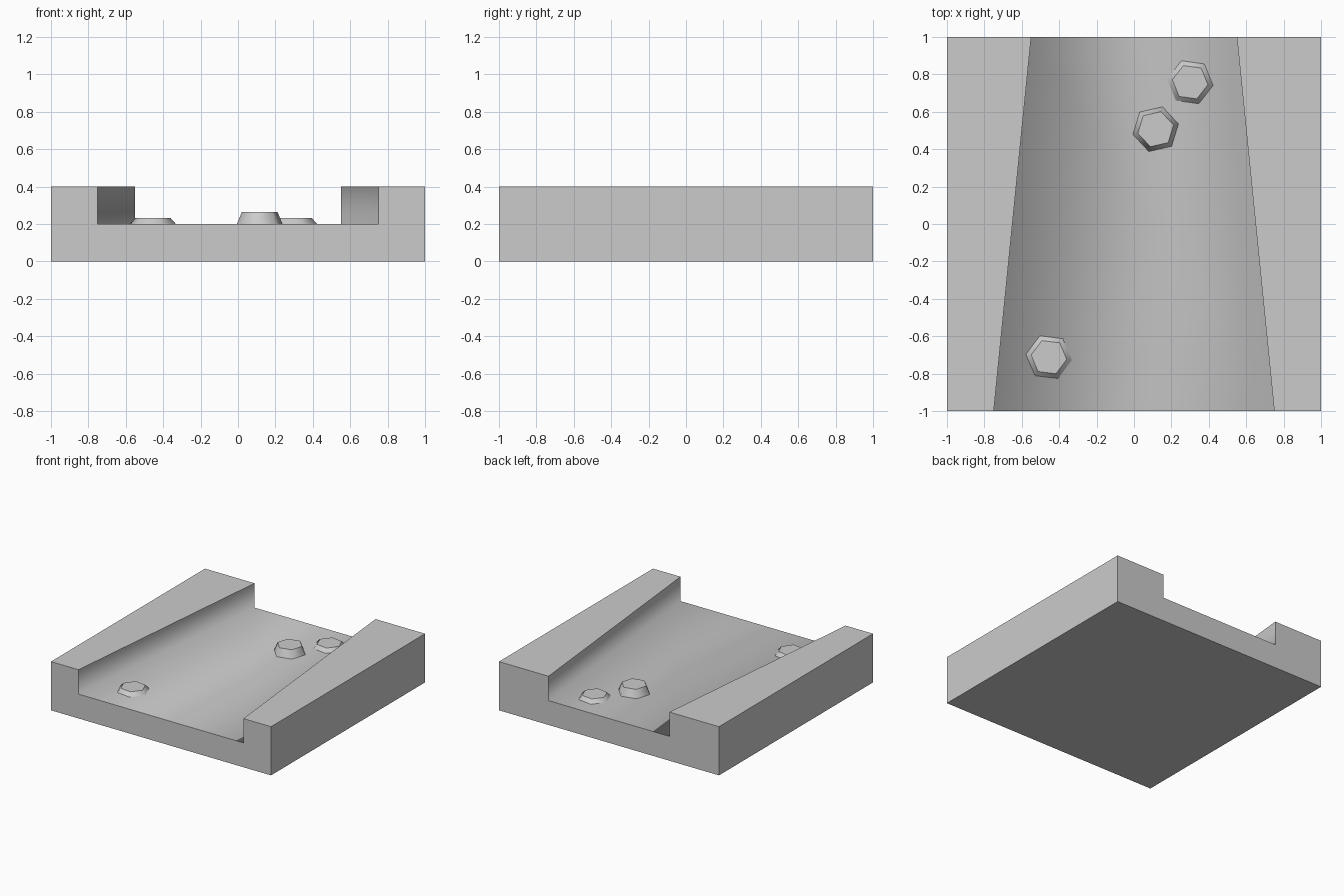
import bpy, bmesh
from math import sin, cos, radians, pi

if "Cube" in bpy.data.objects:
    bpy.data.objects.remove(bpy.data.objects["Cube"])


def finish(bm, name, smooth_faces, soft_edge):
    """Store the mesh; smooth the chosen faces and sharpen every edge that is not soft."""
    bmesh.ops.recalc_face_normals(bm, faces=bm.faces)
    for f in bm.faces:
        f.smooth = f in smooth_faces
    for e in bm.edges:
        e.smooth = soft_edge(e)
    mesh = bpy.data.meshes.new(name)
    bm.to_mesh(mesh)
    bm.free()
    obj = bpy.data.objects.new(name, mesh)
    bpy.context.collection.objects.link(obj)
    return obj


def channel_block(front_half, back_half, floor_z, top_z):
    """U-shaped section whose channel narrows from front to back."""
    bm = bmesh.new()

    def section(y, h):
        pts = [(-1, 0), (1, 0), (1, top_z), (h, top_z), (h, floor_z),
               (-h, floor_z), (-h, top_z), (-1, top_z)]
        return [bm.verts.new((x, y, z)) for x, z in pts]

    front, back = section(-1, front_half), section(1, back_half)
    n = len(front)
    strips = [bm.faces.new((front[i], front[(i + 1) % n], back[(i + 1) % n], back[i]))
              for i in range(n)]
    bm.faces.new(front)
    bm.faces.new(back[::-1])
    channel = set(strips[3:6])  # right wall, floor, left wall
    return finish(bm, "channel_block", channel,
                  lambda e: all(f in channel for f in e.link_faces))


def stud(name, x, y, base_z, height, r_base, r_top, turn):
    """Low hexagonal frustum with soft sides and a flat top."""
    bm = bmesh.new()

    def ring(r, z):
        return [bm.verts.new((x + r * cos(radians(turn) + i * pi / 3),
                              y + r * sin(radians(turn) + i * pi / 3), z))
                for i in range(6)]

    low, high = ring(r_base, base_z), ring(r_top, base_z + height)
    sides = {bm.faces.new((low[i], low[(i + 1) % 6], high[(i + 1) % 6], high[i]))
             for i in range(6)}
    bm.faces.new(high)
    return finish(bm, name, sides, lambda e: all(f in sides for f in e.link_faces))


# Base block with tapered channel
channel_block(0.75, 0.55, 0.2, 0.4)

# Hexagonal studs on the channel floor
stud("stud_tall", 0.116, 0.507, 0.2, 0.065, 0.125, 0.098, 13)
stud("stud_back", 0.30, 0.758, 0.2, 0.031, 0.124, 0.096, -8)
stud("stud_front", -0.455, -0.712, 0.2, 0.031, 0.124, 0.096, -7)
